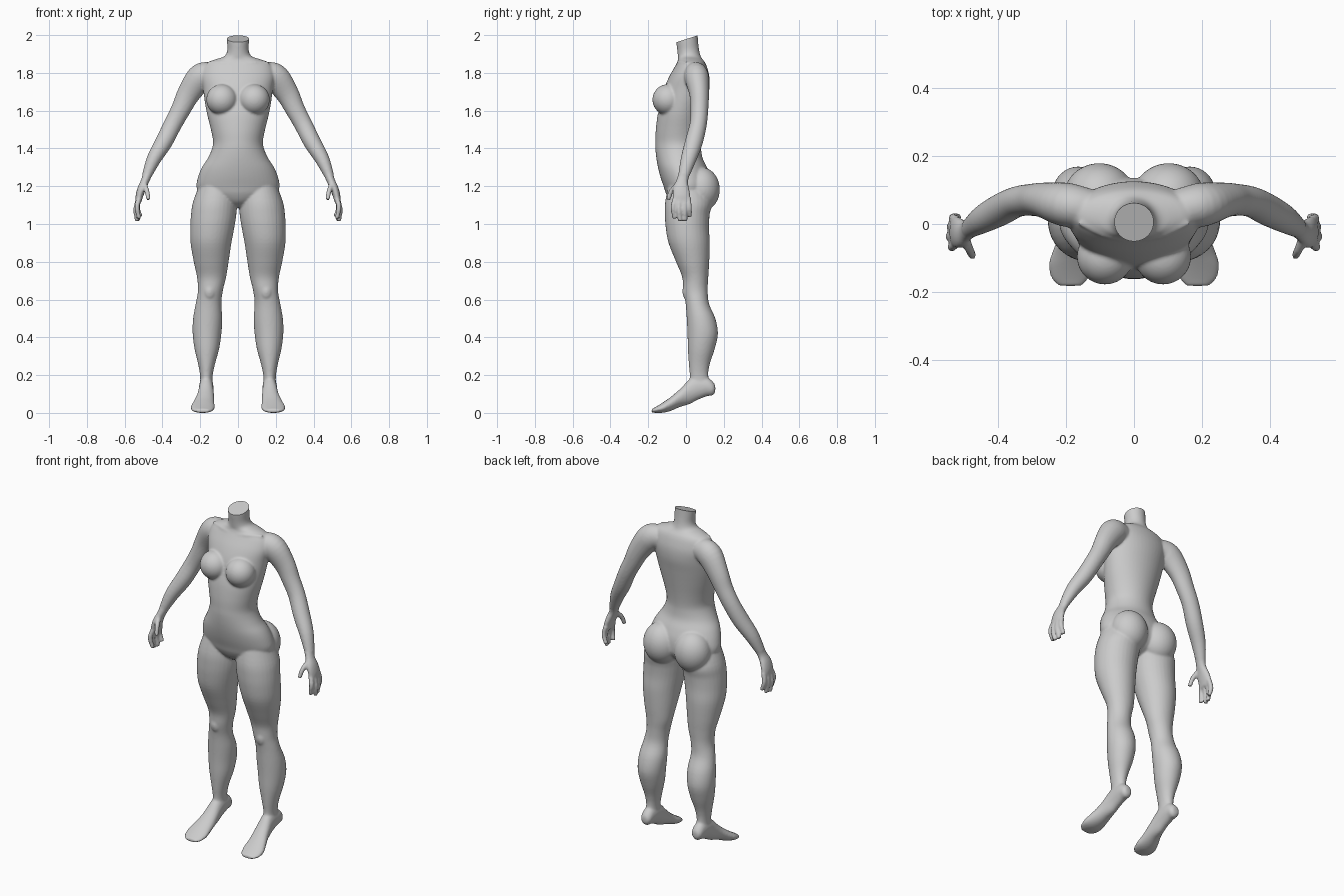
import bpy, bmesh
from math import sin, cos, pi
from mathutils import Vector, Matrix

bm = bmesh.new()


def spline(rows, n=4):
    """Catmull-Rom through rows of numbers."""
    out = []
    for i in range(len(rows) - 1):
        p0, p1, p2 = rows[max(i - 1, 0)], rows[i], rows[i + 1]
        p3 = rows[min(i + 2, len(rows) - 1)]
        for k in range(n):
            t = k / n
            out.append([0.5 * (2 * b + (c - a) * t + (2 * a - 5 * b + 4 * c - d) * t * t
                        + (3 * b - a - 3 * c + d) * t ** 3)
                        for a, b, c, d in zip(p0, p1, p2, p3)])
    return out + [list(rows[-1])]


def tube(rows, side, normal=None, s=1, seg=32):
    """Loft ellipses (x, y, z, half along side, half across); s=-1 mirrors."""
    rows = spline(rows)
    pts = [Vector(r[:3]) for r in rows]
    rings = []
    for i, r in enumerate(rows):
        t = normal or (pts[min(i + 1, len(pts) - 1)] - pts[max(i - 1, 0)])
        t = Vector(t).normalized()
        v = Vector(side)
        v = (v - t * v.dot(t)).normalized()
        u = t.cross(v)
        ring = []
        for k in range(seg):
            a = 2 * pi * k / seg
            p = pts[i] + v * max(r[3], .002) * cos(a) + u * max(r[4], .002) * sin(a)
            ring.append(bm.verts.new((p.x * s, p.y, p.z)))
        rings.append(ring)
    faces = [bm.faces.new(rings[0]), bm.faces.new(rings[-1])]
    for a, b in zip(rings, rings[1:]):
        for k in range(seg):
            j = (k + 1) % seg
            faces.append(bm.faces.new((a[k], a[j], b[j], b[k])))
    bmesh.ops.recalc_face_normals(bm, faces=faces)


def blob(c, r):
    m = Matrix.Translation(c) @ Matrix.Diagonal((*r, 1))
    bmesh.ops.create_uvsphere(bm, u_segments=32, v_segments=20, radius=1, matrix=m)


# torso and neck: z, half width, front y, back y
torso = [(1.09, .05, -.04, .05), (1.12, .12, -.08, .10), (1.16, .20, -.105, .13),
         (1.20, .22, -.118, .135), (1.25, .212, -.135, .13), (1.30, .192, -.148, .112),
         (1.35, .16, -.157, .088), (1.40, .138, -.162, .08), (1.44, .132, -.162, .08),
         (1.50, .143, -.16, .087), (1.58, .163, -.15, .10), (1.65, .176, -.132, .112),
         (1.72, .185, -.115, .124), (1.78, .195, -.09, .124), (1.83, .185, -.062, .112),
         (1.858, .16, -.047, .10), (1.875, .115, -.042, .087), (1.89, .072, -.043, .078),
         (1.92, .057, -.046, .07), (1.97, .058, -.052, .064), (2.04, .06, -.056, .06)]
tube([(0, (f + b) / 2, z, w, (b - f) / 2) for z, w, f, b in torso], (1, 0, 0), (0, 0, 1), seg=48)

# leg: z, inner x, outer x, front y, back y
leg = [(1.22, .02, .20, -.09, .10), (1.12, .006, .238, -.11, .135), (1.05, .009, .249, -.112, .125),
       (.98, .02, .253, -.107, .122), (.90, .035, .251, -.092, .126), (.80, .05, .234, -.052, .123),
       (.72, .063, .217, -.02, .118), (.65, .08, .212, -.014, .115), (.58, .088, .224, -.002, .122),
       (.50, .083, .238, .004, .156), (.42, .088, .24, .008, .169), (.34, .10, .23, .01, .152),
       (.26, .122, .211, .015, .126), (.20, .134, .201, .02, .118), (.15, .135, .2, .02, .132),
       (.11, .14, .197, .05, .148)]
# foot on tiptoe slope: x, y, z, half width, half height
foot = [(.168, .155, .13, .018, .018), (.168, .14, .132, .031, .038), (.168, .11, .14, .036, .05),
        (.168, .06, .135, .038, .065), (.169, .02, .115, .04, .066), (.173, -.03, .082, .047, .048),
        (.182, -.08, .05, .057, .037), (.187, -.12, .031, .064, .028), (.188, -.16, .018, .055, .016),
        (.186, -.182, .013, .034, .009)]
# arm: x, y, z, half depth, half width
arm = [(.10, .045, 1.785, .05, .055), (.16, .05, 1.79, .062, .07), (.205, .058, 1.77, .064, .073),
       (.262, .07, 1.69, .052, .061), (.302, .071, 1.61, .047, .052), (.345, .065, 1.53, .045, .048),
       (.392, .042, 1.437, .047, .046), (.446, .013, 1.345, .041, .038), (.484, -.013, 1.255, .029, .025)]
palm = [(.476, -.008, 1.275, .03, .026), (.492, -.02, 1.23, .031, .022), (.51, -.026, 1.19, .043, .022),
        (.522, -.024, 1.15, .047, .02), (.528, -.022, 1.115, .044, .015)]
fingers = [[(.522, -.056, 1.14), (.535, -.068, 1.09), (.522, -.06, 1.03)],
           [(.525, -.033, 1.14), (.541, -.038, 1.08), (.534, -.03, 1.016)],
           [(.525, -.01, 1.14), (.538, -.008, 1.08), (.527, -.003, 1.018)],
           [(.522, .012, 1.14), (.532, .018, 1.09), (.515, .02, 1.04)],
           [(.497, -.04, 1.215), (.482, -.078, 1.175), (.474, -.094, 1.13)]]
collar = [(.03, -.043, 1.848, .008, .008), (.09, -.03, 1.856, .009, .009), (.16, .005, 1.855, .008, .008)]

for s in (1, -1):
    tube([((i + o) / 2, (f + b) / 2, z, (o - i) / 2, (b - f) / 2) for z, i, o, f, b in leg],
         (1, 0, 0), (0, 0, 1), s)
    tube(foot, (1, 0, 0), (0, 1, 0), s)
    tube(arm, (0, 1, 0), None, s)
    tube(palm, (0, 1, 0), None, s)
    for f in fingers:
        rows = [(*p, r, r) for p, r in zip(f, (.0145, .0135, .0115))]
        tube(rows, (0, 1, .1), None, s, 12)
    tube(collar, (0, 0, 1), None, s, 12)
    blob((s * .085, -.096, 1.66), (.083, .082, .082))    # breast
    blob((s * .102, .08, 1.185), (.105, .099, .118))     # buttock
    blob((s * .15, .015, .645), (.035, .034, .05))       # kneecap

me = bpy.data.meshes.new("body")
bm.to_mesh(me)
bm.free()
body = bpy.data.objects.new("body", me)
bpy.context.collection.objects.link(body)

# fuse all parts into one skin and soften the joins
rm = body.modifiers.new("fuse", 'REMESH')
rm.mode = 'VOXEL'
rm.voxel_size = .006
sm = body.modifiers.new("soften", 'SMOOTH')
sm.factor = .5
sm.iterations = 7
ev = body.evaluated_get(bpy.context.evaluated_depsgraph_get())
skin = bpy.data.meshes.new_from_object(ev)
body.modifiers.clear()
body.data = skin

# slanted flat cut through the neck, then stand on the ground
bm = bmesh.new()
bm.from_mesh(skin)
cut = bmesh.ops.bisect_plane(bm, geom=bm.verts[:] + bm.edges[:] + bm.faces[:], dist=1e-5,
                             plane_co=(0, .06, 2.0), plane_no=(0, -.32, 1), clear_outer=True)
rim = [e for e in cut['geom_cut'] if isinstance(e, bmesh.types.BMEdge) and e.is_valid]
bmesh.ops.contextual_create(bm, geom=rim)
low = min(v.co.z for v in bm.verts)
bmesh.ops.translate(bm, verts=bm.verts, vec=(0, 0, -low))
bm.to_mesh(skin)
bm.free()

bpy.context.view_layer.objects.active = body
body.select_set(True)
bpy.ops.object.shade_smooth_by_angle(angle=.7)
